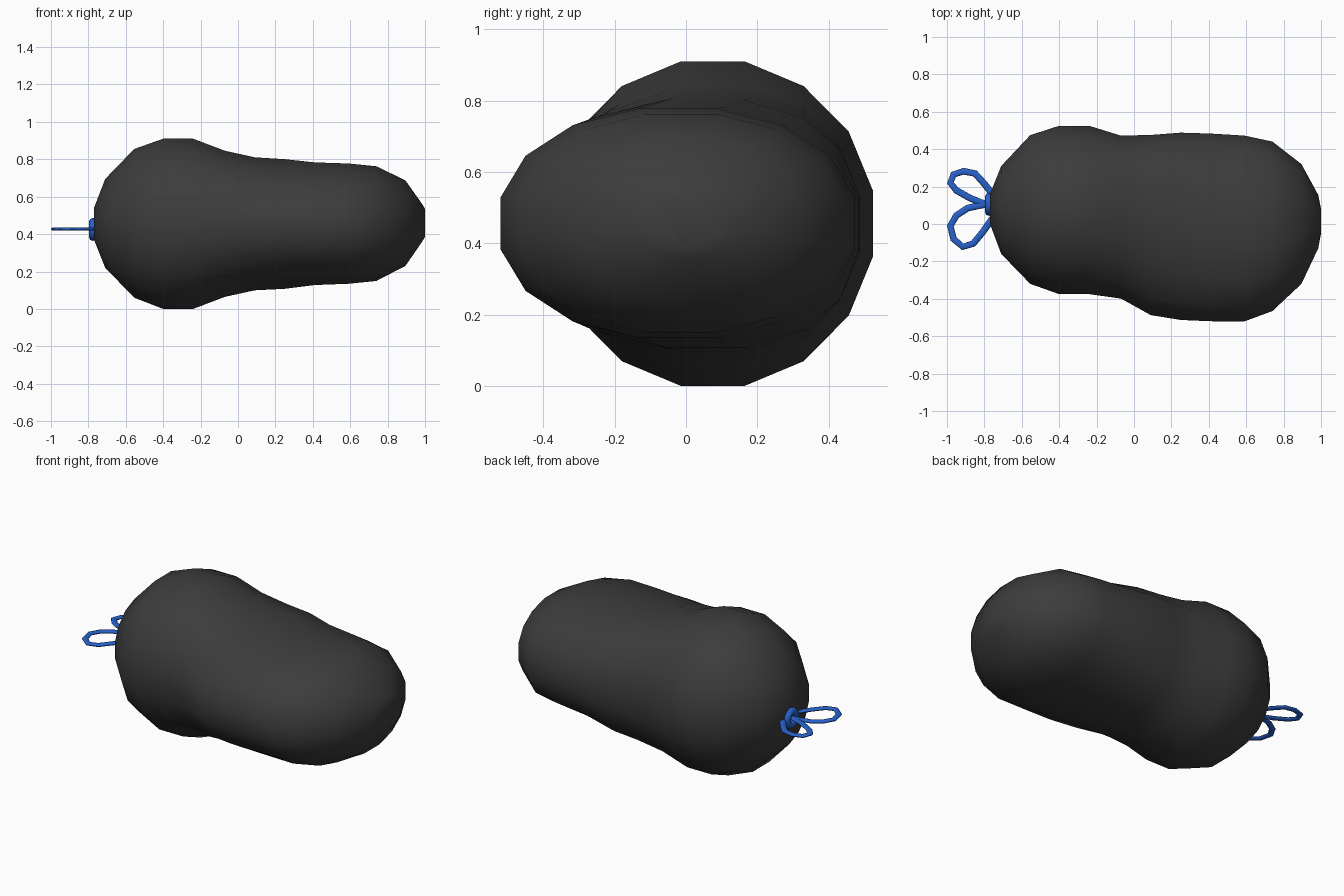
import bpy, bmesh, math

if "Cube" in bpy.data.objects:
    bpy.data.objects.remove(bpy.data.objects["Cube"])

SIDES = 16

def colour(obj, name, rgb):
    m = bpy.data.materials.new(name)
    m.diffuse_color = (*rgb, 1)
    m.use_nodes = True
    m.node_tree.nodes["Principled BSDF"].inputs["Base Color"].default_value = m.diffuse_color
    obj.data.materials.append(m)
    return m

# Stuffed bag: lofted rings (x, y min, y max, z min, z max, sideways shift of crest)
sections = [
    (-0.770, 0.00, 0.16, 0.37, 0.54, 0),
    (-0.710, -0.16, 0.31, 0.22, 0.695, 0),
    (-0.555, -0.32, 0.475, 0.06, 0.855, 0),
    (-0.400, -0.375, 0.525, 0.0, 0.91, 0),
    (-0.240, -0.375, 0.525, 0.0, 0.91, 0),
    (-0.070, -0.40, 0.47, 0.065, 0.845, 0.05),
    (0.090, -0.49, 0.472, 0.10, 0.81, 0.09),
    (0.250, -0.515, 0.485, 0.108, 0.80, 0.07),
    (0.410, -0.52, 0.482, 0.128, 0.783, 0.02),
    (0.590, -0.52, 0.472, 0.135, 0.777, 0),
    (0.740, -0.465, 0.44, 0.15, 0.762, 0),
    (0.895, -0.32, 0.32, 0.23, 0.687, 0),
    (0.985, -0.13, 0.155, 0.36, 0.56, 0),
    (1.000, -0.05, 0.08, 0.385, 0.535, 0),
]

bm = bmesh.new()
rings = []
for x, y0, y1, z0, z1, shift in sections:
    k = 1 / math.cos(math.pi / SIDES)
    ry, rz = (y1 - y0) / 2 * k, (z1 - z0) / 2 * k
    ring = []
    for i in range(SIDES):
        a = 2 * math.pi * (i + 0.5) / SIDES
        c, s = math.cos(a), math.sin(a)
        e = 1.0 if x < -0.1 else 0.93          # body is slightly squarer than the head
        c2 = math.copysign(abs(c) ** e, c)
        s2 = math.copysign(abs(s) ** e, s)
        ring.append(bm.verts.new((x, (y0 + y1) / 2 + ry * c2 + shift * s * s,
                                  (z0 + z1) / 2 + rz * s2)))
    rings.append(ring)
for a, b in zip(rings, rings[1:]):
    for i in range(SIDES):
        j = (i + 1) % SIDES
        bm.faces.new((a[i], a[j], b[j], b[i]))
bm.faces.new(rings[0])
bm.faces.new(rings[-1])
bmesh.ops.recalc_face_normals(bm, faces=bm.faces)
for f in bm.faces:
    f.smooth = True
mesh = bpy.data.meshes.new("stuffed_bag")
bm.to_mesh(mesh)
bm.free()
bag = bpy.data.objects.new("stuffed_bag", mesh)
bpy.context.collection.objects.link(bag)
colour(bag, "black_plastic", (0.045, 0.045, 0.045))

# Knot ring at the tied end
bpy.ops.mesh.primitive_torus_add(location=(-0.775, 0.105, 0.425), rotation=(0, math.pi / 2, 0),
                                 major_radius=0.04, minor_radius=0.022,
                                 major_segments=12, minor_segments=8)
knot = bpy.context.object
knot.name = "tie_knot"
bpy.ops.object.shade_smooth()
blue = colour(knot, "blue_tie", (0.02, 0.12, 0.6))

# Flattened bow loops lying level
def bow_loop(name, pts):
    cu = bpy.data.curves.new(name, 'CURVE')
    cu.dimensions = '3D'
    cu.bevel_depth = 0.018
    cu.bevel_resolution = 2
    cu.use_fill_caps = True
    sp = cu.splines.new('POLY')
    sp.points.add(len(pts) - 1)
    for p, (x, y) in zip(sp.points, pts):
        p.co = (x, y, 0, 1)
    ob = bpy.data.objects.new(name, cu)
    ob.location.z = 0.427
    ob.scale.z = 0.5
    bpy.context.collection.objects.link(ob)
    cu.materials.append(blue)

bow_loop("bow_loop_back", [(-0.76, 0.10), (-0.82, 0.115), (-0.88, 0.14), (-0.95, 0.18),
                           (-0.982, 0.22), (-0.965, 0.265), (-0.91, 0.282), (-0.85, 0.27),
                           (-0.80, 0.215), (-0.75, 0.15)])
bow_loop("bow_loop_front", [(-0.76, 0.11), (-0.82, 0.10), (-0.89, 0.085), (-0.95, 0.045),
                            (-0.982, -0.01), (-0.965, -0.08), (-0.915, -0.122), (-0.86, -0.105),
                            (-0.81, -0.045), (-0.75, 0.04)])
